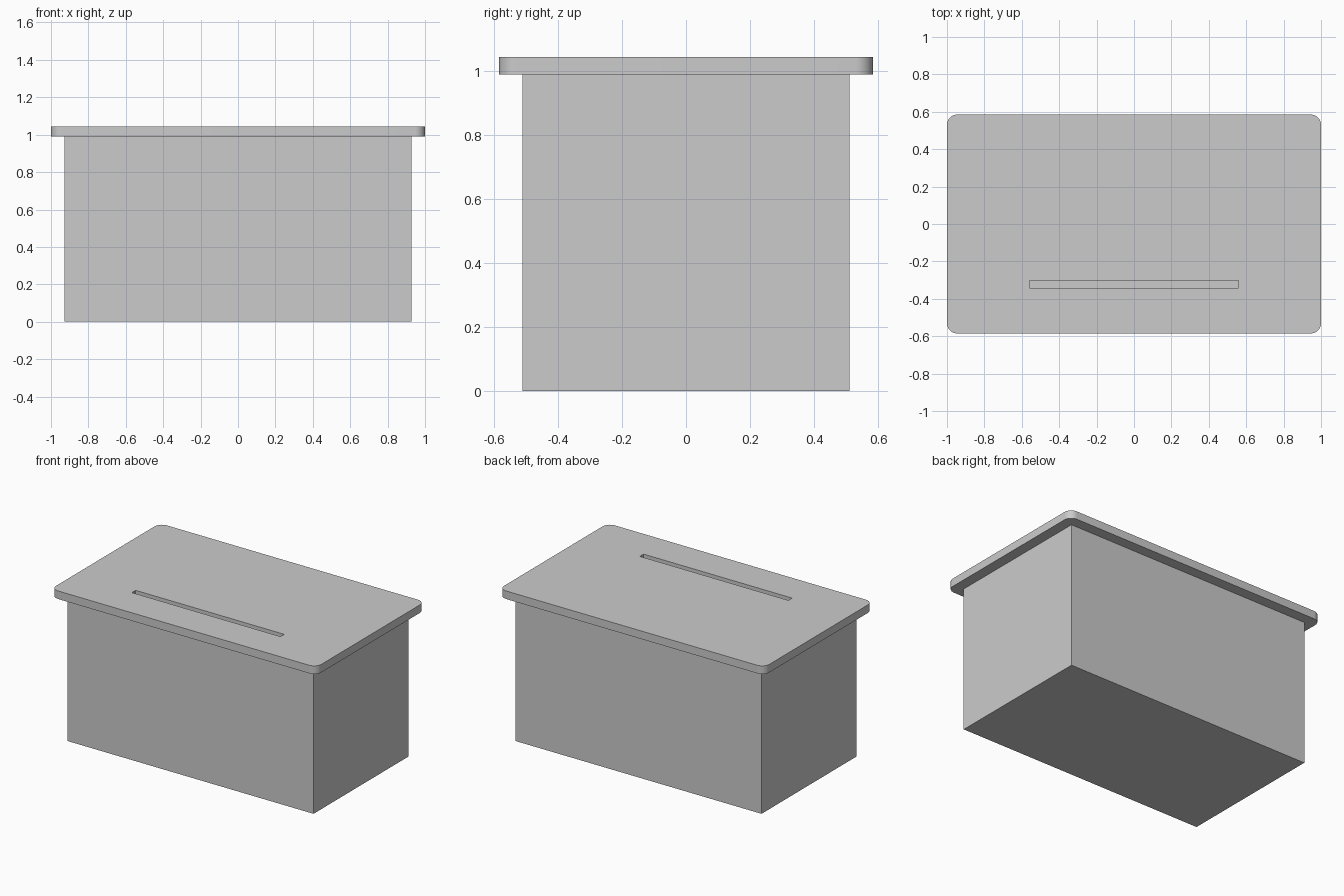
import bpy
import bmesh

cube = bpy.data.objects.get("Cube")
if cube:
    bpy.data.objects.remove(cube, do_unlink=True)

grey = bpy.data.materials.new("plain grey")
grey.use_nodes = True
grey.diffuse_color = (0.6, 0.6, 0.6, 1)
grey.node_tree.nodes["Principled BSDF"].inputs["Base Color"].default_value = (0.6, 0.6, 0.6, 1)

RIM = 0.99      # height where the lid rests on the box
TOP = 1.045
WALL = 0.05


def block(name, half_x, half_y, z0, z1, y=0.0, corner=0.0):
    """Upright block, optionally with rounded vertical edges."""
    bm = bmesh.new()
    bmesh.ops.create_cube(bm, size=1)
    for v in bm.verts:
        v.co = (v.co.x * 2 * half_x, y + v.co.y * 2 * half_y,
                z0 + (v.co.z + 0.5) * (z1 - z0))
    if corner:
        upright = [e for e in bm.edges
                   if abs(e.verts[0].co.z - e.verts[1].co.z) > 0.01]
        bmesh.ops.bevel(bm, geom=upright, offset=corner, segments=10,
                        profile=0.5, affect='EDGES')
    mesh = bpy.data.meshes.new(name)
    bm.to_mesh(mesh)
    bm.free()
    mesh.materials.append(grey)
    obj = bpy.data.objects.new(name, mesh)
    bpy.context.collection.objects.link(obj)
    return obj


def cut(target, cutter):
    """Subtract a block from a part and drop the cutter."""
    mod = target.modifiers.new("cut", 'BOOLEAN')
    mod.operation = 'DIFFERENCE'
    mod.solver = 'EXACT'
    mod.object = cutter
    bpy.context.view_layer.objects.active = target
    bpy.ops.object.modifier_apply(modifier=mod.name)
    bpy.data.objects.remove(cutter, do_unlink=True)


# Hollow box, open at the top
box = block("box_body", 0.928, 0.512, 0, RIM)
cut(box, block("cavity", 0.928 - WALL, 0.512 - WALL, WALL, RIM + 0.1))

# Overhanging lid with rounded corners and a slot near the front
lid = block("lid", 1.0, 0.585, RIM, TOP, corner=0.055)
cut(lid, block("slot", 0.56, 0.02, RIM - 0.1, TOP + 0.1, y=-0.323))

# Smooth the lid corners while keeping its edges sharp
bpy.ops.object.select_all(action='DESELECT')
lid.select_set(True)
bpy.context.view_layer.objects.active = lid
bpy.ops.object.shade_smooth_by_angle(angle=0.6)
